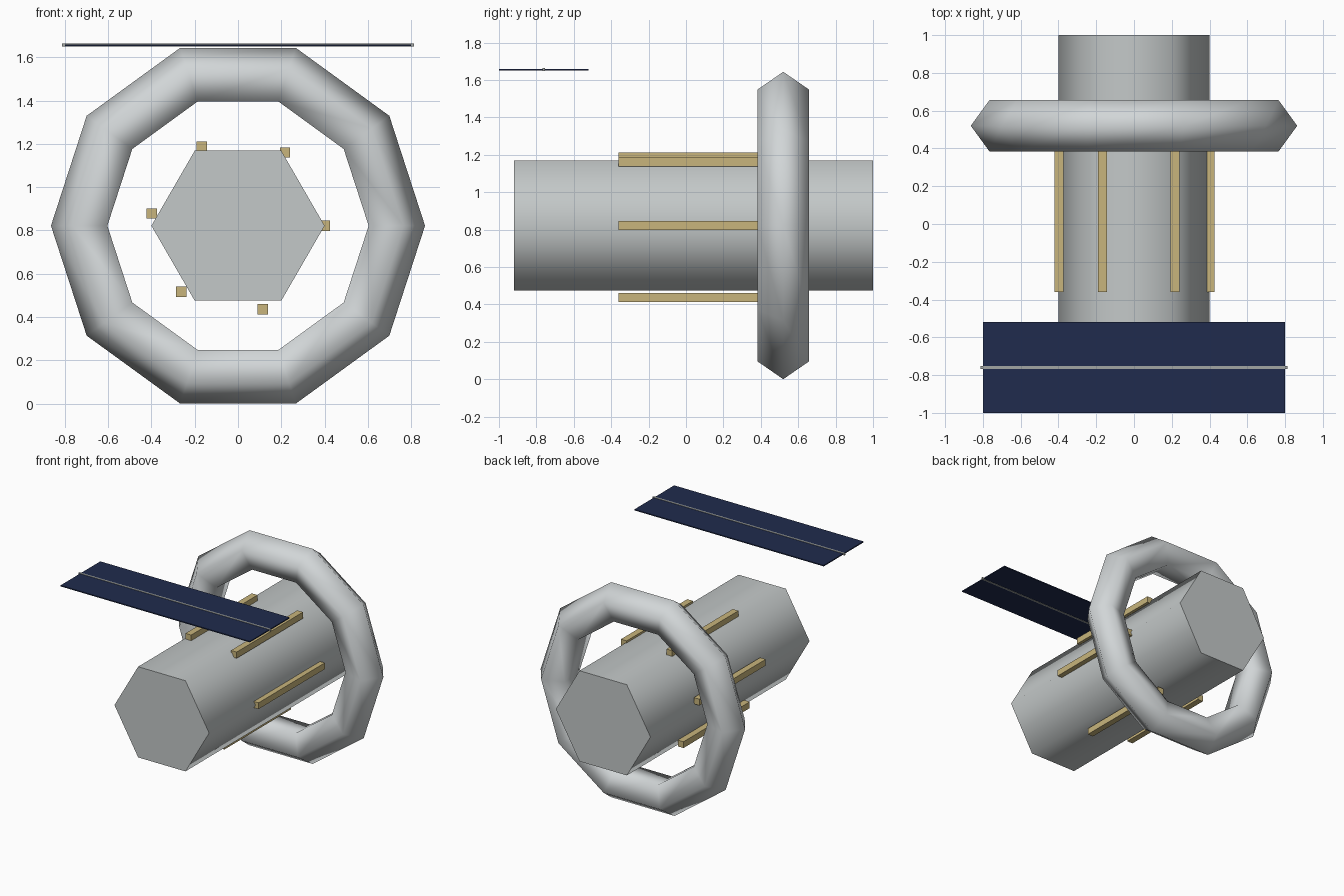
import bpy
from math import cos, sin, radians

AXIS_Z = 0.822   # height of the hull axis
MID_Y = 0.04     # middle of the hull

if "Cube" in bpy.data.objects:
    bpy.data.objects.remove(bpy.data.objects["Cube"], do_unlink=True)


def material(name, rgb):
    mat = bpy.data.materials.new(name)
    mat.use_nodes = True
    mat.diffuse_color = (*rgb, 1)
    mat.node_tree.nodes["Principled BSDF"].inputs["Base Color"].default_value = (*rgb, 1)
    return mat


hull_grey = material("hull grey", (0.55, 0.58, 0.58))
ring_grey = material("ring light grey", (0.64, 0.67, 0.68))
gold = material("strut gold", (0.58, 0.46, 0.20))
navy = material("panel navy", (0.014, 0.024, 0.075))
rod_grey = material("rod grey", (0.36, 0.38, 0.37))


def finish(name, mat, smooth_angle=None):
    obj = bpy.context.object
    obj.name = name
    obj.data.materials.append(mat)
    if smooth_angle:
        bpy.ops.object.transform_apply(location=False, rotation=True, scale=True)
        bpy.ops.object.shade_smooth_by_angle(angle=radians(smooth_angle))
    return obj


def box(name, mat, location, size):
    bpy.ops.mesh.primitive_cube_add(size=1, location=location)
    bpy.context.object.scale = size
    bpy.ops.object.transform_apply(location=False, rotation=False, scale=True)
    return finish(name, mat)


# Six-sided hull lying along y, with corners at the left and right
bpy.ops.mesh.primitive_cylinder_add(vertices=6, radius=0.4, depth=1.92,
                                    location=(0, MID_Y, AXIS_Z),
                                    rotation=(radians(90), radians(30), 0))
finish("hull", hull_grey, 75)

# Ten-sided habitat ring with a five-sided tube
bpy.ops.mesh.primitive_torus_add(major_segments=10, minor_segments=5,
                                 major_radius=0.72, minor_radius=0.144,
                                 location=(0, MID_Y + 0.48, AXIS_Z),
                                 rotation=(radians(90), 0, 0))
finish("habitat_ring", ring_grey, 85)

# Struts spaced one radian apart around the hull
for i in range(6):
    box(f"strut_{i + 1}", gold,
        (0.402 * cos(i), MID_Y, AXIS_Z + 0.402 * sin(i)), (0.048, 0.8, 0.048))

# Solar panel with its central rod
box("solar_panel", navy, (0, -0.76, 1.656), (1.6, 0.48, 0.008))
box("panel_rod", rod_grey, (0, -0.76, 1.656), (1.624, 0.014, 0.014))
